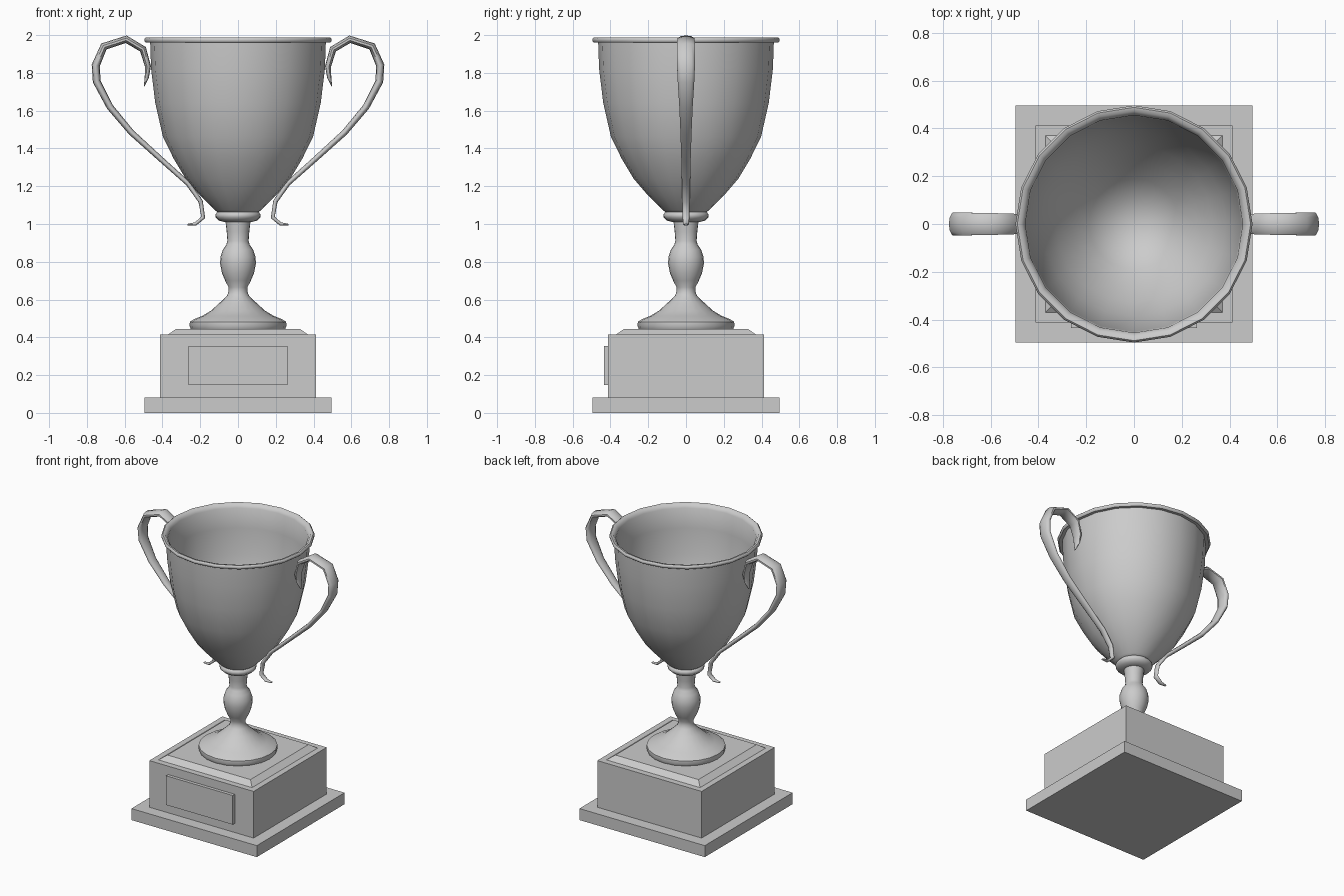
import bpy, bmesh, math
from mathutils import Vector

if "Cube" in bpy.data.objects:
    bpy.data.objects.remove(bpy.data.objects["Cube"])


def make_object(name, bm, smooth=None):
    bmesh.ops.recalc_face_normals(bm, faces=bm.faces)
    mesh = bpy.data.meshes.new(name)
    bm.to_mesh(mesh)
    bm.free()
    ob = bpy.data.objects.new(name, mesh)
    bpy.context.collection.objects.link(ob)
    if smooth:
        bpy.ops.object.select_all(action='DESELECT')
        bpy.context.view_layer.objects.active = ob
        ob.select_set(True)
        bpy.ops.object.shade_smooth_by_angle(angle=math.radians(smooth))
    return ob


def skin(bm, rings):
    for a, b in zip(rings, rings[1:]):
        n = len(a)
        for i in range(n):
            bm.faces.new((a[i], a[(i + 1) % n], b[(i + 1) % n], b[i]))


def lathe(name, profile, sides=20, smooth=50):
    bm = bmesh.new()
    rings = []
    for r, z in profile:
        rings.append([bm.verts.new((r * math.cos(math.tau * i / sides),
                                    r * math.sin(math.tau * i / sides), z))
                      for i in range(sides)])
    skin(bm, rings)
    bm.faces.new(rings[0])
    bm.faces.new(rings[-1])
    return make_object(name, bm, smooth)


def frustum(name, x0, x1, y0, y1, z0, z1, inset=0.0):
    bm = bmesh.new()
    rings = []
    for z, d in ((z0, 0), (z1, inset)):
        rings.append([bm.verts.new(p) for p in
                      ((x0 + d, y0 + d, z), (x1 - d, y0 + d, z),
                       (x1 - d, y1 - d, z), (x0 + d, y1 - d, z))])
    skin(bm, rings)
    bm.faces.new(rings[0])
    bm.faces.new(rings[1])
    return make_object(name, bm)


# Square plinth with name plate
frustum("plinth_slab", -.495, .495, -.495, .495, 0, .082)
frustum("plinth_block", -.412, .412, -.412, .412, .082, .415)
frustum("plinth_cap", -.37, .37, -.37, .37, .415, .445, .042)
frustum("front_plate", -.263, .263, -.435, -.41, .147, .355)

# Turned foot and stem
lathe("stem", [(.25, .445), (.257, .46), (.255, .482), (.235, .495), (.19, .513),
               (.145, .54), (.10, .58), (.06, .617), (.05, .64), (.05, .665),
               (.068, .70), (.085, .74), (.095, .79), (.093, .825), (.08, .865),
               (.062, .89), (.056, .91), (.06, .96), (.068, 1.03)])

# Collar below the bowl
lathe("collar", [(.07, 1.01), (.10, 1.018), (.118, 1.035), (.12, 1.05),
                 (.11, 1.063), (.08, 1.07)])

# Open bowl: outer wall, rolled lip, inner wall
lathe("bowl", [(.09, 1.05), (.125, 1.075), (.2, 1.15), (.277, 1.24), (.34, 1.345),
               (.397, 1.46), (.438, 1.64), (.46, 1.82), (.465, 1.962),
               (.488, 1.96), (.496, 1.968), (.496, 1.98), (.488, 1.987), (.472, 1.984),
               (.455, 1.96), (.45, 1.82), (.428, 1.64), (.386, 1.46), (.329, 1.352),
               (.265, 1.25), (.19, 1.165), (.11, 1.09), (.02, 1.075)])

# Handles: flattened tube along a scroll path (x, z, half thickness, half width)
path = [(.497, 1.727, .002, .006), (.483, 1.775, .011, .026), (.477, 1.835, .016, .038),
        (.503, 1.925, .019, .045), (.592, 1.978, .02, .048), (.71, 1.94, .021, .05),
        (.753, 1.84, .022, .05), (.748, 1.755, .021, .046), (.678, 1.62, .018, .037),
        (.565, 1.485, .016, .031), (.405, 1.34, .014, .026), (.265, 1.215, .013, .023),
        (.198, 1.12, .012, .021), (.184, 1.035, .011, .019), (.225, 1.0, .009, .016),
        (.267, .997, .004, .009)]
bm = bmesh.new()
rings = []
pts = [Vector((p[0], 0, p[1])) for p in path]
for i, (x, z, t, w) in enumerate(path):
    d_in = (pts[i] - pts[max(i - 1, 0)]).normalized()
    d_out = (pts[min(i + 1, len(pts) - 1)] - pts[i]).normalized()
    d = (d_in + d_out).normalized()
    side = Vector((-d.z, 0, d.x))
    rings.append([bm.verts.new(pts[i] + side * t * math.cos(math.tau * k / 10)
                               + Vector((0, w * math.sin(math.tau * k / 10), 0)))
                  for k in range(10)])
skin(bm, rings)
bm.faces.new(rings[0])
bm.faces.new(rings[-1])
handles = make_object("handles", bm, 60)
handles.modifiers.new("mirror", 'MIRROR').use_axis[0] = True
